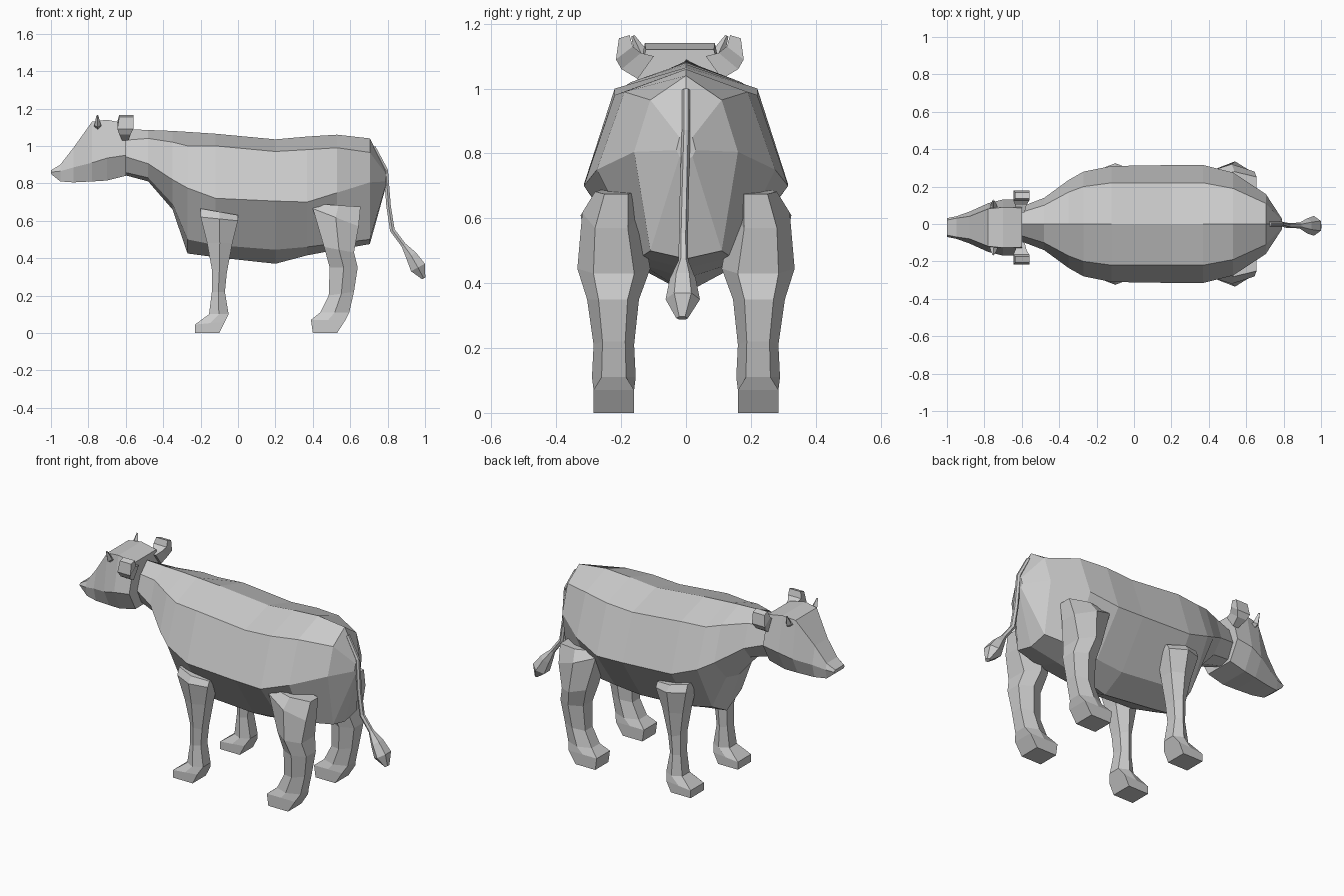
import bpy, bmesh
from mathutils import Vector

HEAD_Y = -.019  # head sits slightly off the centre line


def loft(name, rings):
    """Skin a chain of equal-sized point rings and close both ends."""
    bm = bmesh.new()
    loops = [[bm.verts.new(p) for p in r] for r in rings]
    n = len(loops[0])
    for a, b in zip(loops, loops[1:]):
        for i in range(n):
            j = (i + 1) % n
            bm.faces.new((a[i], a[j], b[j], b[i]))
    bm.faces.new(loops[0])
    bm.faces.new(loops[-1])
    bmesh.ops.recalc_face_normals(bm, faces=bm.faces)
    me = bpy.data.meshes.new(name)
    bm.to_mesh(me)
    bm.free()
    ob = bpy.data.objects.new(name, me)
    bpy.context.collection.objects.link(ob)
    return ob


def pair(name, rings, mid=0):
    """Loft a part and its mirror image on both sides of y = mid."""
    for side, s in (("left", 1), ("right", -1)):
        loft(f"{name}_{side}", [[(x, mid + s * y, z) for x, y, z in r] for r in rings])


# Body: x, spine z, upper edge (y, z), flank (y, z), lower edge (y, z), belly z
body = [
    (-0.61, 1.09, .06, 1.03, .09, .945, .05, .86, .845),
    (-0.48, 1.085, .10, 1.04, .14, .905, .08, .83, .81),
    (-0.35, 1.08, .17, 1.02, .235, .82, .12, .69, .66),
    (-0.27, 1.075, .20, 1.00, .28, .775, .14, .50, .425),
    (-0.12, 1.065, .22, 1.00, .31, .72, .15, .47, .405),
    (0.20, 1.035, .22, .97, .315, .705, .14, .445, .37),
    (0.37, 1.05, .22, .98, .315, .70, .14, .46, .415),
    (0.53, 1.06, .19, .99, .275, .75, .14, .48, .445),
    (0.705, 1.04, .11, .965, .16, .805, .11, .50, .475),
    (0.79, .87, .02, .85, .03, .81, .02, .79, .78),
]
rings = []
for x, zt, yu, zu, ym, zm, yl, zl, zb in body:
    rings.append([(x, 0, zt), (x, yu, zu), (x, ym, zm), (x, yl, zl), (x, 0, zb),
                  (x, -yl, zl), (x, -ym, zm), (x, -yu, zu)])
loft("body", rings)

# Head: x, top (z, half width), cheek (z, half width), jaw (z, half width)
head = [
    (-1.0, .87, .04, .86, .05, .85, .04),
    (-0.95, .90, .05, .865, .06, .81, .05),
    (-0.88, .99, .06, .885, .085, .805, .065),
    (-0.78, 1.13, .10, .91, .13, .81, .08),
    (-0.70, 1.14, .108, .935, .15, .815, .09),
    (-0.60, 1.12, .105, .95, .15, .84, .09),
]
rings = []
for x, zt, yt, zm, ym, zb, yb in head:
    rings.append([(x, HEAD_Y + y, z) for y, z in
                  ((yt, zt), (ym, zm), (yb, zb), (-yb, zb), (-ym, zm), (-yt, zt))])
loft("head", rings)


# Legs: front (x, z), back (x, z), inner y, outer y
def leg(name, sections):
    rings = []
    for xa, za, xb, zb, y0, y1 in sections:
        w, xm, zm = y1 - y0, (xa + xb) / 2, (za + zb) / 2
        ya, yb = y0 + .22 * w, y1 - .22 * w
        if za < .1:  # square hoof
            ya, yb = y0, y1
        rings.append([(xa, ya, za), (xa, yb, za), (xm, y1, zm),
                      (xb, yb, zb), (xb, ya, zb), (xm, y0, zm)])
    pair(name, rings)


leg("front_leg", [
    (-.20, .665, 0.0, .63, .16, .30),
    (-.20, .62, 0.0, .60, .15, .325),
    (-.165, .48, -.03, .48, .15, .30),
    (-.14, .34, -.06, .32, .16, .28),
    (-.14, .22, -.07, .22, .165, .275),
    (-.155, .10, -.05, .10, .16, .285),
    (-.23, .045, -.07, .06, .16, .285),
    (-.23, 0, -.10, 0, .16, .285),
])
leg("hind_leg", [
    (.42, .69, .655, .675, .15, .28),
    (.40, .665, .645, .57, .14, .32),
    (.46, .46, .62, .43, .11, .335),
    (.49, .35, .64, .35, .145, .305),
    (.485, .20, .62, .22, .16, .285),
    (.44, .11, .595, .11, .155, .29),
    (.39, .07, .575, .07, .16, .285),
    (.40, 0, .53, 0, .16, .285),
])

# Ears: x front, x back, upper edge (y, z), lower edge (y, z)
ears = [
    (-.62, -.585, .08, 1.10, .13, 1.03),
    (-.635, -.575, .12, 1.11, .18, 1.06),
    (-.645, -.56, .145, 1.13, .197, 1.09),
    (-.635, -.56, .155, 1.165, .188, 1.155),
]
pair("ear", [[(a, y0, z0), (b, y0, z0), (b, y1, z1), (a, y1, z1)]
             for a, b, y0, z0, y1, z1 in ears], HEAD_Y)

# Horns: centre x, y, z and radius
horns = [(-.75, .09, 1.10, .022), (-.75, .12, 1.11, .018), (-.752, .145, 1.163, .005)]
pair("horn", [[(x - r, y, z), (x, y + r, z - r / 2), (x + r, y, z), (x, y - r, z + r / 2)]
              for x, y, z, r in horns], HEAD_Y)

# Tail and tuft: path x, y, z, half thickness in profile, half width
tail = [(.725, 0, .995, .01, .013), (.79, 0, .87, .012, .013), (.805, -.005, .68, .012, .014),
        (.825, -.008, .55, .013, .014), (.885, -.008, .47, .013, .015),
        (.925, -.01, .415, .030, .04), (.962, -.01, .35, .042, .053),
        (.993, -.012, .292, .010, .018)]
rings = []
for i, (x, y, z, t, w) in enumerate(tail):
    a, b = tail[max(i - 1, 0)], tail[min(i + 1, len(tail) - 1)]
    d = Vector((b[0] - a[0], 0, b[2] - a[2])).normalized()
    s, c, v = Vector((-d.z, 0, d.x)) * t, Vector((x, y, z)), Vector((0, w, 0))
    rings.append([c + s + v * .5, c + v, c - s + v * .5,
                  c - s - v * .5, c - v, c + s - v * .5])
loft("tail", rings)
